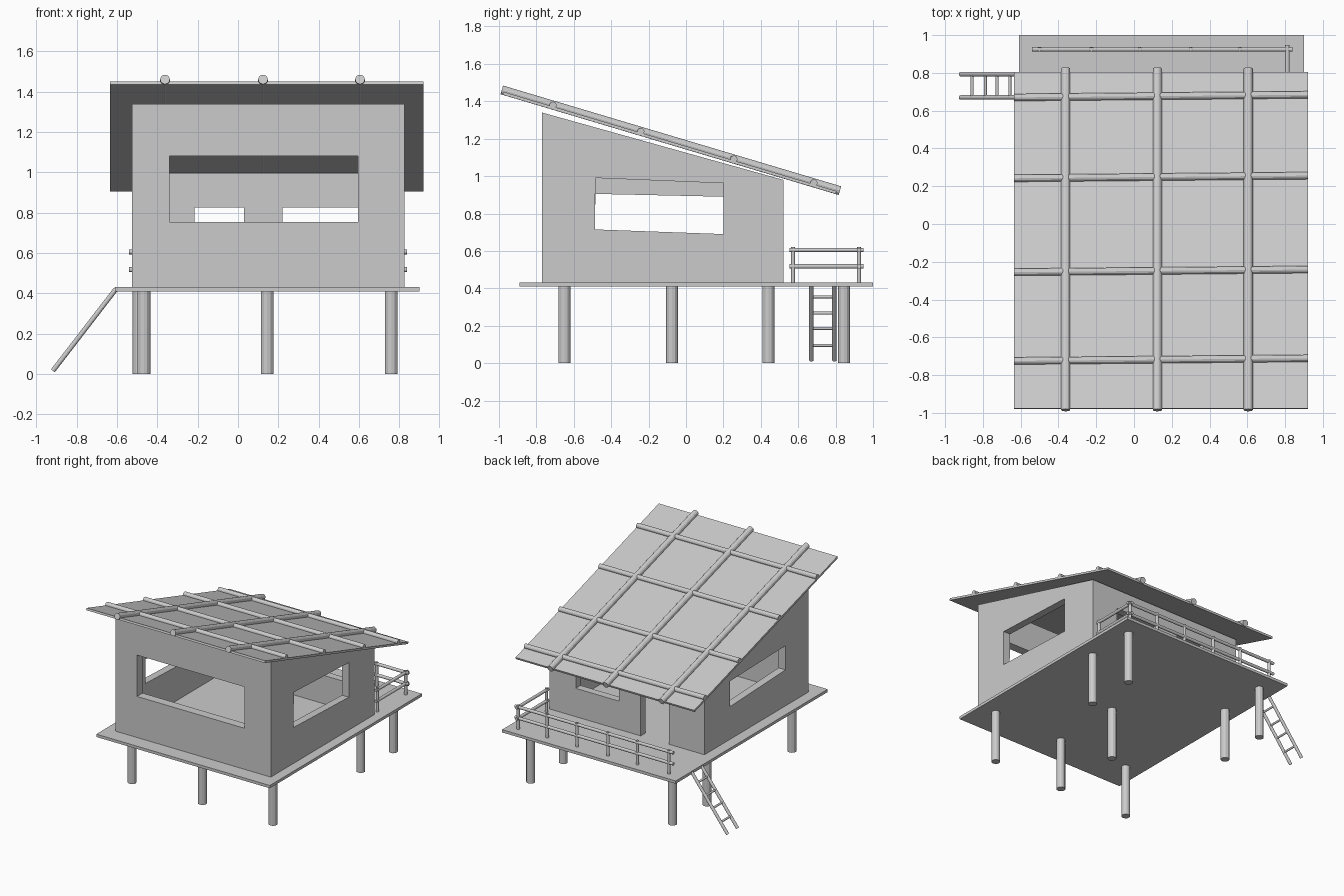
import bpy, bmesh
from mathutils import Vector

if "Cube" in bpy.data.objects:
    bpy.data.objects.remove(bpy.data.objects["Cube"])


def finish(name, bm):
    bmesh.ops.recalc_face_normals(bm, faces=bm.faces)
    me = bpy.data.meshes.new(name)
    bm.to_mesh(me)
    bm.free()
    ob = bpy.data.objects.new(name, me)
    bpy.context.collection.objects.link(ob)
    return ob


def prism(name, profile, x0, x1):
    """Extrude a (y, z) profile from x0 to x1."""
    bm = bmesh.new()
    face = bm.faces.new([bm.verts.new((x0, y, z)) for y, z in profile])
    out = bmesh.ops.extrude_face_region(bm, geom=[face])
    verts = [g for g in out["geom"] if isinstance(g, bmesh.types.BMVert)]
    bmesh.ops.translate(bm, verts=verts, vec=(x1 - x0, 0, 0))
    return finish(name, bm)


def box(name, x0, x1, y0, y1, z0, z1):
    return prism(name, [(y0, z0), (y1, z0), (y1, z1), (y0, z1)], x0, x1)


def pole(name, a, b, r, sides=12):
    """Round pole from point a to point b."""
    a, b = Vector(a), Vector(b)
    bm = bmesh.new()
    bmesh.ops.create_cone(bm, cap_ends=True, segments=sides,
                          radius1=r, radius2=r, depth=(b - a).length)
    ob = finish(name, bm)
    ob.rotation_mode = 'QUATERNION'
    ob.rotation_quaternion = (b - a).to_track_quat('Z', 'Y')
    ob.location = (a + b) / 2
    return ob


def cut(target, cutter):
    mod = target.modifiers.new("cut", 'BOOLEAN')
    mod.operation = 'DIFFERENCE'
    mod.solver = 'EXACT'
    mod.object = cutter
    bpy.context.view_layer.objects.active = target
    bpy.ops.object.modifier_apply(modifier=mod.name)
    bpy.data.objects.remove(cutter)


# Deck
DECK = 0.432
box("deck", -0.61, 0.90, -0.89, 1.0, 0.41, DECK)

# Stilts
for x, y in [(-0.467, -0.65), (0.145, -0.65), (0.76, -0.65), (0.145, -0.075),
             (-0.49, 0.44), (0.76, 0.44), (-0.475, 0.845), (0.76, 0.845)]:
    pole("stilt", (x, y, 0), (x, y, 0.412), 0.032)

# Cabin walls, open at the top under the roof
walls = prism("cabin_walls", [(-0.77, DECK), (0.52, DECK), (0.52, 0.98), (-0.77, 1.34)],
              -0.525, 0.825)
cut(walls, box("room_cutter", -0.465, 0.765, -0.70, 0.46, 0.3, 1.6))

# Front window, back door and back window
cut(walls, box("front_window_cutter", -0.34, 0.595, -0.9, -0.6, 0.755, 1.08))
cut(walls, box("door_cutter", -0.215, 0.03, 0.4, 0.6, 0.3, 0.825))
cut(walls, box("back_window_cutter", 0.22, 0.595, 0.4, 0.6, 0.655, 0.825))

# Slanted side windows
for x0, x1, top_front, top_back in [(0.7, 0.9, 0.99, 0.962), (-0.6, -0.4, 0.905, 0.89)]:
    cut(walls, prism("side_window_cutter",
                     [(-0.488, 0.715), (0.20, 0.69), (0.20, top_back), (-0.484, top_front)],
                     x0, x1))

# Roof sheet
prism("roof_panel", [(-0.98, 1.435), (0.80, 0.905), (0.805, 0.92), (-0.976, 1.451)],
      -0.635, 0.92)

# Roof poles running down the slope, and crossing battens


def roof_z(y):
    return 1.461 - 0.298 * (y + 0.985)


for x in (-0.362, 0.124, 0.605):
    pole("roof_pole", (x, -0.985, roof_z(-0.985)), (x, 0.823, roof_z(0.823)), 0.024)
for y in (-0.718, -0.248, 0.249, 0.677):
    pole("roof_batten", (-0.635, y - 0.007, roof_z(y - 0.007)),
         (0.92, y + 0.007, roof_z(y + 0.007)), 0.019)

# Veranda railing along the back and the right side
RX, RY = 0.812, 0.925
posts = [(x, RY) for x in (-0.50, -0.225, 0.03, 0.30, 0.56, RX)] + [(RX, 0.573)]
for x, y in posts:
    pole("railing_post", (x, y, DECK - 0.005), (x, y, 0.62), 0.011)
for z in (0.518, 0.605):
    pole("back_rail", (-0.54, RY, z), (0.838, RY, z), 0.012)
    pole("side_rail", (RX, 0.553, z), (RX, 0.948, z), 0.012)

# Ladder on the left
foot, head = Vector((-0.918, 0, 0.016)), Vector((-0.605, 0, 0.422))
for y in (0.67, 0.793):
    off = Vector((0, y, 0))
    pole("ladder_side", foot + off, head + off, 0.012)
for z in (0.095, 0.186, 0.267, 0.354):
    p = foot.lerp(head, (z - foot.z) / (head.z - foot.z))
    pole("ladder_rung", (p.x, 0.67, z), (p.x, 0.793, z), 0.008)
